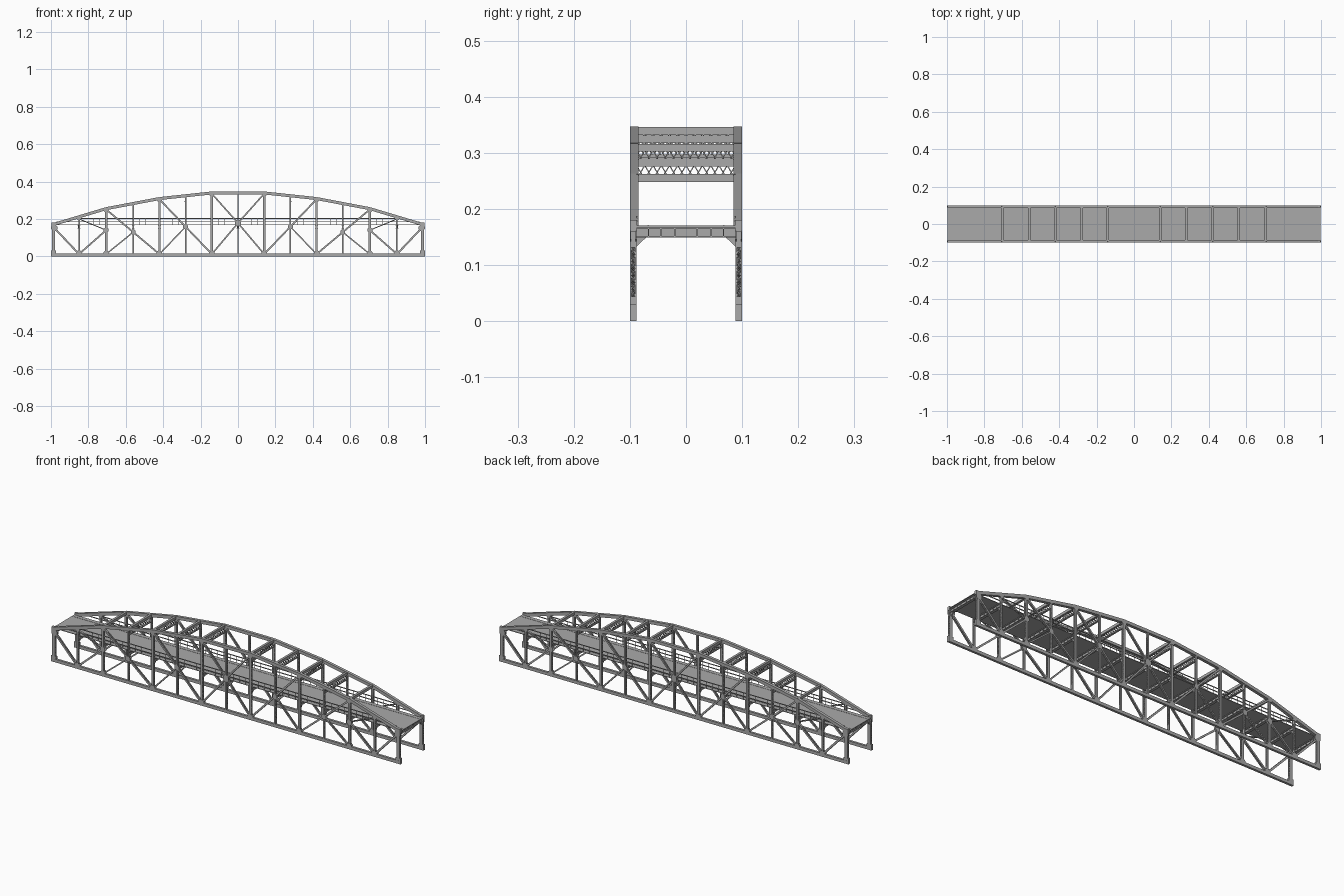
import bpy, bmesh, math
from mathutils import Vector as V

if "Cube" in bpy.data.objects:
    bpy.data.objects.remove(bpy.data.objects["Cube"])

steel = bpy.data.materials.new("steel_grey")
steel.diffuse_color = (0.40, 0.40, 0.40, 1)
steel.use_nodes = True
steel.node_tree.nodes["Principled BSDF"].inputs["Base Color"].default_value = steel.diffuse_color
YC = 0.094                                   # centre plane of each side truss
SUBS = [0, 0.28, 0.56, 0.85]                 # half-panel stations
MAIN = [0.14, 0.42, 0.705]                   # full-panel stations
TOP = [(0.985, 0.171), (0.705, 0.255), (0.42, 0.309), (0.14, 0.339), (0, 0.339)]


def chord_z(x):
    x = abs(x)
    for (a, za), (b, zb) in zip(TOP, TOP[1:]):
        if b <= x <= a:
            return zb + (za - zb) * (x - b) / (a - b)
    return TOP[0][1]


def bar(bm, p, q, w, d):
    """Box from p to q, w thick across, d thick along y (or x for cross bars)."""
    p, q = V(p), V(q)
    u = (q - p).normalized()
    s = V((0, 1, 0)) if abs(u.y) < 0.98 else V((1, 0, 0))
    s = (s - u * s.dot(u)).normalized()
    n = u.cross(s)
    ring = [(-1, -1), (1, -1), (1, 1), (-1, 1)]
    a, b = [[bm.verts.new(e + n * w / 2 * i + s * d / 2 * j) for i, j in ring] for e in (p, q)]
    bm.faces.new(a[::-1])
    bm.faces.new(b)
    for i in range(4):
        k = (i + 1) % 4
        bm.faces.new((a[i], a[k], b[k], b[i]))


def laced(bm, p, q, w, d=0.011):
    """Built-up member: two plates joined by zigzag lacing and end battens."""
    p, q = V((p[0], YC, p[1])), V((q[0], YC, q[1]))
    u = (q - p).normalized()
    n = u.cross(V((0, 1, 0)))
    off = V((0, d / 2 - 0.0012, 0))
    for s in (-1, 1):
        bar(bm, p + off * s, q + off * s, w, 0.0024)
    L = (q - p).length
    e = min(0.034, L * 0.25)
    bar(bm, p, p + u * e, w * 0.9, d * 0.9)
    bar(bm, q - u * e, q, w * 0.9, d * 0.9)
    k = max(2, int((L - 2 * e) / 0.011))
    st = (L - 2 * e) / k
    for f in (-1, 1):
        for i in range(k):
            s = 1 if (i + (f > 0)) % 2 else -1
            o = n * f * (w / 2 - 0.001)
            bar(bm, p + u * (e + i * st) + o + off * s, p + u * (e + (i + 1) * st) + o - off * s, 0.0015, 0.002)


def finish(bm, name, mirror=True):
    bmesh.ops.recalc_face_normals(bm, faces=bm.faces)
    me = bpy.data.meshes.new(name)
    bm.to_mesh(me)
    bm.free()
    me.materials.append(steel)
    ob = bpy.data.objects.new(name, me)
    bpy.context.collection.objects.link(ob)
    if mirror:
        m = ob.modifiers.new("mirror", 'MIRROR')
        m.use_axis = (False, True, False)
    return ob


# curved top chords
bm = bmesh.new()
for s in (-1, 1):
    for (a, za), (b, zb) in zip(TOP, TOP[1:]):
        bar(bm, (s * a, 0.0925, za), (s * b, 0.0925, zb), 0.016, 0.015)
    bar(bm, (s * 0.973, 0.0935, 0.17), (s * 0.998, 0.0935, 0.17), 0.02, 0.013)
finish(bm, "top_chord")

# straight bottom chords
bm = bmesh.new()
bar(bm, (-1, YC, 0.008), (1, YC, 0.008), 0.016, 0.012)
for s in (-1, 1):
    bar(bm, (s * 0.972, YC, 0.015), (s * 1.0, YC, 0.015), 0.03, 0.0115)
finish(bm, "bottom_chord")

# verticals and end posts
bm = bmesh.new()
for s in (-1, 1):
    laced(bm, (s * 0.986, 0.01), (s * 0.986, 0.165), 0.017)
    for x in MAIN + SUBS:
        if x == 0 and s < 0:
            continue
        laced(bm, (s * x, 0.012), (s * x, chord_z(x)), 0.012 if x in MAIN else 0.008)
finish(bm, "truss_vertical")

# diagonals: long ones fall toward midspan, sub-struts return to the panel foot
bm = bmesh.new()
gus = []
for s in (-1, 1):
    for outer, inner, mid in ((0.42, 0.14, 0.28), (0.705, 0.42, 0.56)):
        zt = chord_z(outer) - 0.004
        zm = 0.012 + (zt - 0.012) * (mid - inner) / (outer - inner)
        laced(bm, (s * outer, zt), (s * inner, 0.012), 0.009)
        laced(bm, (s * mid, zm), (s * outer, 0.012), 0.007)
        gus.append((s * mid, zm, 0.014))
    laced(bm, (s * 0.14, 0.335), (0, 0.178), 0.008)
    laced(bm, (s * 0.14, 0.012), (0, 0.178), 0.008)
    laced(bm, (s * 0.985, 0.155), (s * 0.85, 0.012), 0.010)
    laced(bm, (s * 0.85, 0.012), (s * 0.705, 0.14), 0.009)
    laced(bm, (s * 0.85, 0.2), (s * 0.705, 0.14), 0.005)
    gus += [(s * 0.705, 0.14, 0.015), (s * 0.982, 0.153, 0.018)]
    for x in MAIN + [0.85]:
        gus.append((s * x, 0.016, 0.016))
        gus.append((s * x, chord_z(x) - 0.006, 0.014))
gus.append((0, 0.178, 0.018))
finish(bm, "truss_diagonal")

# eight-sided gusset plates on both faces of each joint
bm = bmesh.new()
for x, z, r in gus:
    for y in (YC - 0.0052, YC + 0.0052):
        rings = [[bm.verts.new((min(1, max(-1, x + r * math.cos(t * math.pi / 4 + math.pi / 8))), y + dy,
                                max(0, z + r * math.sin(t * math.pi / 4 + math.pi / 8))))
                  for t in range(8)] for dy in (-0.0008, 0.0008)]
        a, b = rings
        bm.faces.new(a)
        bm.faces.new(b[::-1])
        for i in range(8):
            k = (i + 1) % 8
            bm.faces.new((a[i], a[k], b[k], b[i]))
finish(bm, "gusset_plate")

# side railings
bm = bmesh.new()
for z, e in ((0.203, 0.87), (0.185, 0.97)):
    bar(bm, (-e, 0.0865, z), (e, 0.0865, z), 0.004, 0.003)
for i in range(-24, 25):
    bar(bm, (i * 0.0352, 0.0865, 0.169), (i * 0.0352, 0.0865, 0.203), 0.0015, 0.0015)
finish(bm, "railing")

# thin road deck with kerb lines
bm = bmesh.new()
bar(bm, (-0.998, 0, 0.1685), (0.998, 0, 0.1685), 0.003, 0.176)
finish(bm, "road_deck", False)
bm = bmesh.new()
bar(bm, (-0.998, 0.067, 0.170), (0.998, 0.067, 0.170), 0.002, 0.0025)
finish(bm, "kerb")

# floor beams with knee brackets
bm = bmesh.new()
for x in sorted({s * v for s in (-1, 1) for v in MAIN + SUBS + [0.986]}):
    bar(bm, (x, 0, 0.158), (x, 0.09, 0.158), 0.018, 0.004)
    for z in (0.150, 0.166):
        bar(bm, (x, 0, z), (x, 0.09, z), 0.003, 0.014)
    for y in (0.02, 0.045, 0.067):
        bar(bm, (x, y, 0.15), (x, y, 0.167), 0.010, 0.002)
    tri = [[bm.verts.new((x + dx, y, z)) for y, z in ((0.070, 0.15), (0.09, 0.15), (0.09, 0.131))]
           for dx in (-0.003, 0.003)]
    a, b = tri
    bm.faces.new(a)
    bm.faces.new(b[::-1])
    for i in range(3):
        k = (i + 1) % 3
        bm.faces.new((a[i], a[k], b[k], b[i]))
finish(bm, "floor_beam")

# overhead sway frames: top strut, lattice web, lower strut
bm = bmesh.new()
for s in (-1, 1):
    for x in (0.14, 0.28, 0.42, 0.56, 0.705):
        t = chord_z(x) + 0.007
        bar(bm, (s * x, 0, t - 0.007), (s * x, 0.088, t - 0.007), 0.014, 0.012)
        if x > 0.7:
            continue
        lo = t - 0.037
        bar(bm, (s * x, 0, lo), (s * x, 0.088, lo), 0.006, 0.010)
        for i in range(6):
            y0, y1 = i * 0.0147, (i + 1) * 0.0147
            bar(bm, (s * x - 0.003, y0, lo), (s * x - 0.003, y1, t - 0.012), 0.002, 0.002)
            bar(bm, (s * x + 0.003, y0, t - 0.012), (s * x + 0.003, y1, lo), 0.002, 0.002)
finish(bm, "overhead_sway_frame")
